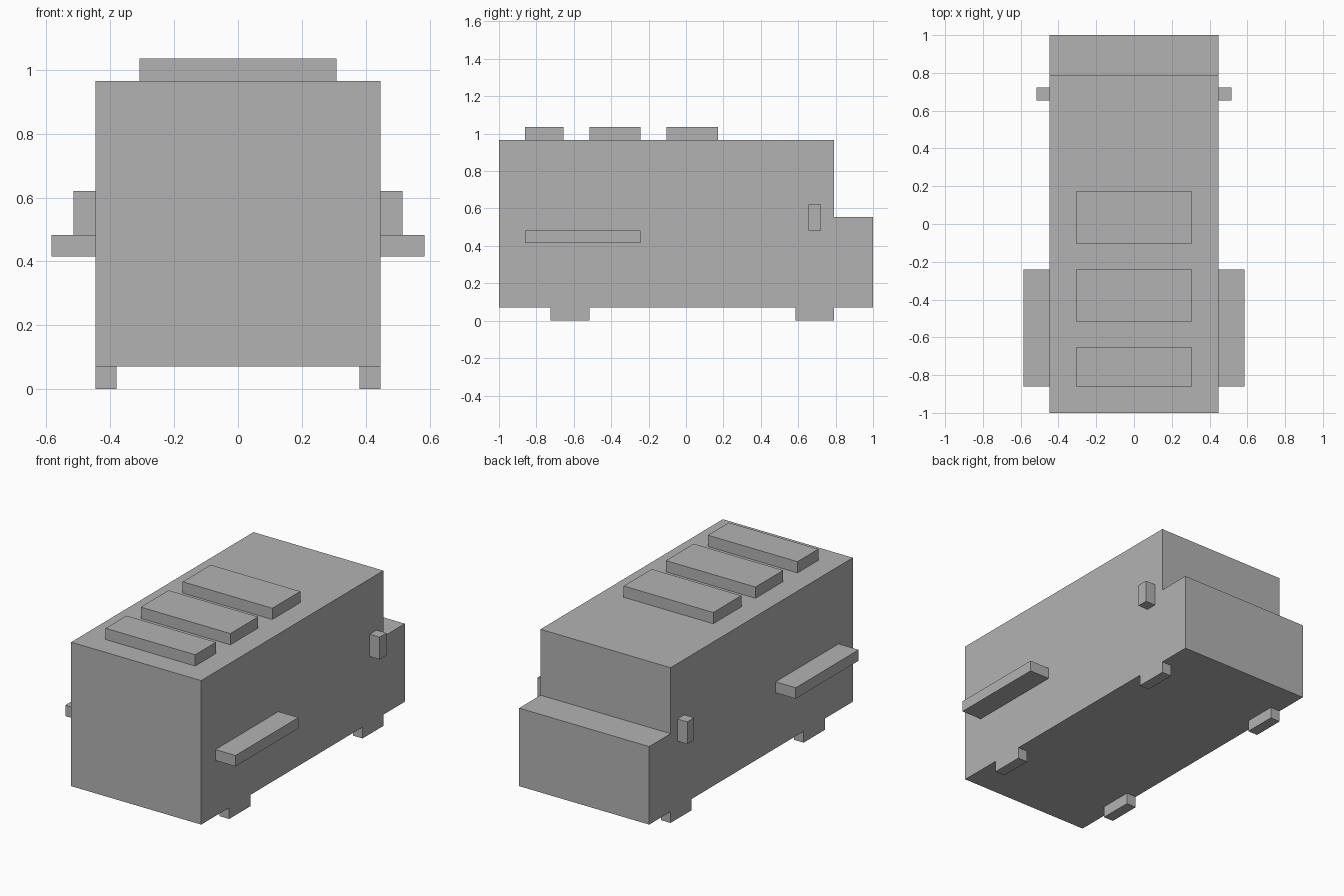
import bpy
import bmesh

cube = bpy.data.objects.get("Cube")
if cube:
    bpy.data.objects.remove(cube, do_unlink=True)

# One plain grey for the whole model
GREY = (0.45, 0.45, 0.45, 1.0)
grey = bpy.data.materials.new("plain grey")
grey.use_nodes = True
grey.diffuse_color = GREY
for node in grey.node_tree.nodes:
    if node.type == "BSDF_PRINCIPLED":
        node.inputs["Base Color"].default_value = GREY

HALF = 0.447    # half width of the body
FLOOR = 0.07    # underside of the body
ROOF = 0.965    # top of the body


def extrude_profile(name, profile, x0, x1):
    """Extrude a (y, z) outline along x from x0 to x1."""
    bm = bmesh.new()
    face = bm.faces.new([bm.verts.new((x0, y, z)) for y, z in profile])
    result = bmesh.ops.extrude_face_region(bm, geom=[face])
    moved = [v for v in result["geom"] if isinstance(v, bmesh.types.BMVert)]
    bmesh.ops.translate(bm, verts=moved, vec=(x1 - x0, 0, 0))
    bmesh.ops.recalc_face_normals(bm, faces=bm.faces)
    mesh = bpy.data.meshes.new(name)
    bm.to_mesh(mesh)
    bm.free()
    mesh.materials.append(grey)
    obj = bpy.data.objects.new(name, mesh)
    bpy.context.collection.objects.link(obj)
    return obj


def box(name, x, y, z):
    outline = [(y[0], z[0]), (y[1], z[0]), (y[1], z[1]), (y[0], z[1])]
    return extrude_profile(name, outline, *x)


def box_pair(name, x, y, z):
    """The same box on the left (+x) and the right (-x)."""
    box("left_" + name, x, y, z)
    box("right_" + name, (-x[1], -x[0]), y, z)


# Body with a low step at the back
step_y, step_z = 0.79, 0.555
extrude_profile("body", [(-1, FLOOR), (1, FLOOR), (1, step_z), (step_y, step_z),
                         (step_y, ROOF), (-1, ROOF)], -HALF, HALF)

# Three raised roof panels
for name, y in (("front", (-0.86, -0.655)),
                ("middle", (-0.515, -0.242)),
                ("rear", (-0.103, 0.172))):
    box(name + "_roof_panel", (-0.308, 0.308), y, (ROOF, 1.035))

# Side ledges, side knobs and feet
box_pair("side_ledge", (HALF, 0.585), (-0.86, -0.242), (0.415, 0.483))
box_pair("side_knob", (HALF, 0.515), (0.655, 0.723), (0.483, 0.621))
box_pair("front_foot", (0.38, HALF), (-0.725, -0.517), (0, FLOOR))
box_pair("rear_foot", (0.38, HALF), (0.585, step_y), (0, FLOOR))
